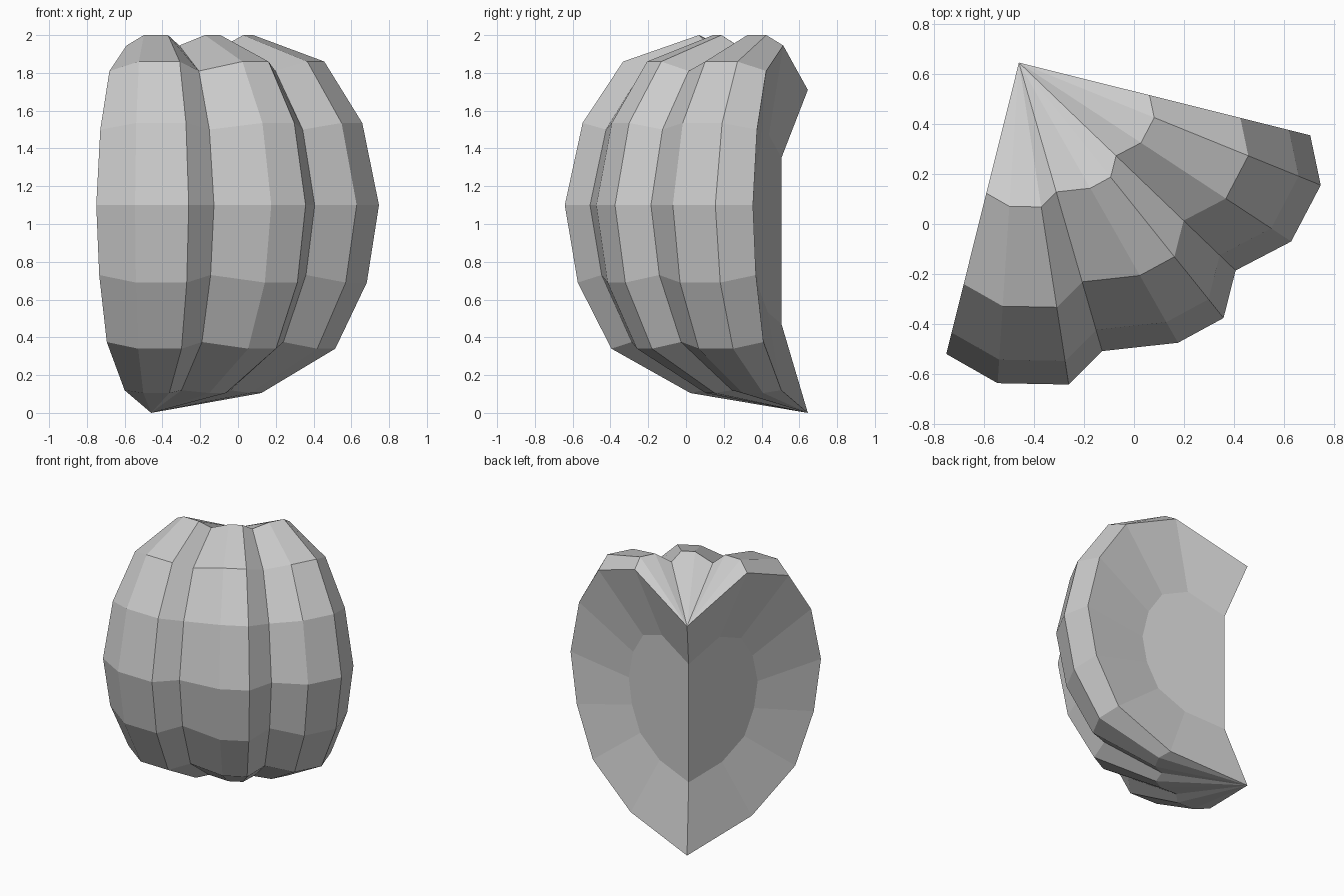
import bpy, bmesh
from math import radians, cos, sin
from mathutils import Vector

if "Cube" in bpy.data.objects:
    bpy.data.objects.remove(bpy.data.objects["Cube"])

AXIS = Vector((-0.46, 0.645, 0))
START = -14
# degrees swept from the first cut, and lobe bulge (1 = valley)
SPOKES = [(0, 1), (8.1, 1.085), (19.3, 1.085), (29.8, 1), (37.3, 1.09),
          (46.4, 1.073), (59.9, 1), (67.2, 1.085), (79.8, 1.07), (90, 1)]
# valley radius, valley height, lobe height, bottom to top
RINGS = [(0.58, 0.12, 0.105), (0.97, 0.375, 0.34), (1.136, 0.73, 0.69),
         (1.2, 1.1, 1.1), (1.112, 1.5, 1.535), (0.912, 1.81, 1.86),
         (0.538, 1.945, 2.0)]
TOP_DIP = 1.71
SCALE, DEPTH, MID_Z = 0.515, 0.115, 0.97   # hollow in each cut face

bm = bmesh.new()


def direction(deg):
    a = radians(START - deg)
    return Vector((cos(a), sin(a), 0))


# Ribbed skin with fans to the two poles
bottom = bm.verts.new(AXIS)
top = bm.verts.new(AXIS + Vector((0, 0, TOP_DIP)))
spokes = []
for deg, bulge in SPOKES:
    col = [bottom]
    for r, z_valley, z_lobe in RINGS:
        z = z_valley if bulge == 1 else z_lobe
        col.append(bm.verts.new(AXIS + direction(deg) * r * bulge + Vector((0, 0, z))))
    spokes.append(col + [top])
for a, b in zip(spokes, spokes[1:]):
    for i in range(len(a) - 1):
        quad = list(dict.fromkeys((a[i], b[i], b[i + 1], a[i + 1])))
        bm.faces.new(quad)

# Cut faces: sloping rim of flesh around a flat recessed middle
for col, deg, inward in ((spokes[0], 0, direction(90)), (spokes[-1], 90, direction(0))):
    centre = AXIS + direction(deg) * DEPTH / (1 - SCALE) + Vector((0, 0, MID_Z))
    inner = [bm.verts.new(centre + (v.co - centre) * SCALE + inward * DEPTH) for v in col]
    for i in range(len(col) - 1):
        bm.faces.new((col[i], col[i + 1], inner[i + 1], inner[i]))
    bm.faces.new(inner)

bmesh.ops.remove_doubles(bm, verts=bm.verts, dist=0.002)
bmesh.ops.recalc_face_normals(bm, faces=bm.faces)
mesh = bpy.data.meshes.new("pumpkin_quarter")
bm.to_mesh(mesh)
bm.free()
bpy.context.collection.objects.link(bpy.data.objects.new("pumpkin_quarter", mesh))
